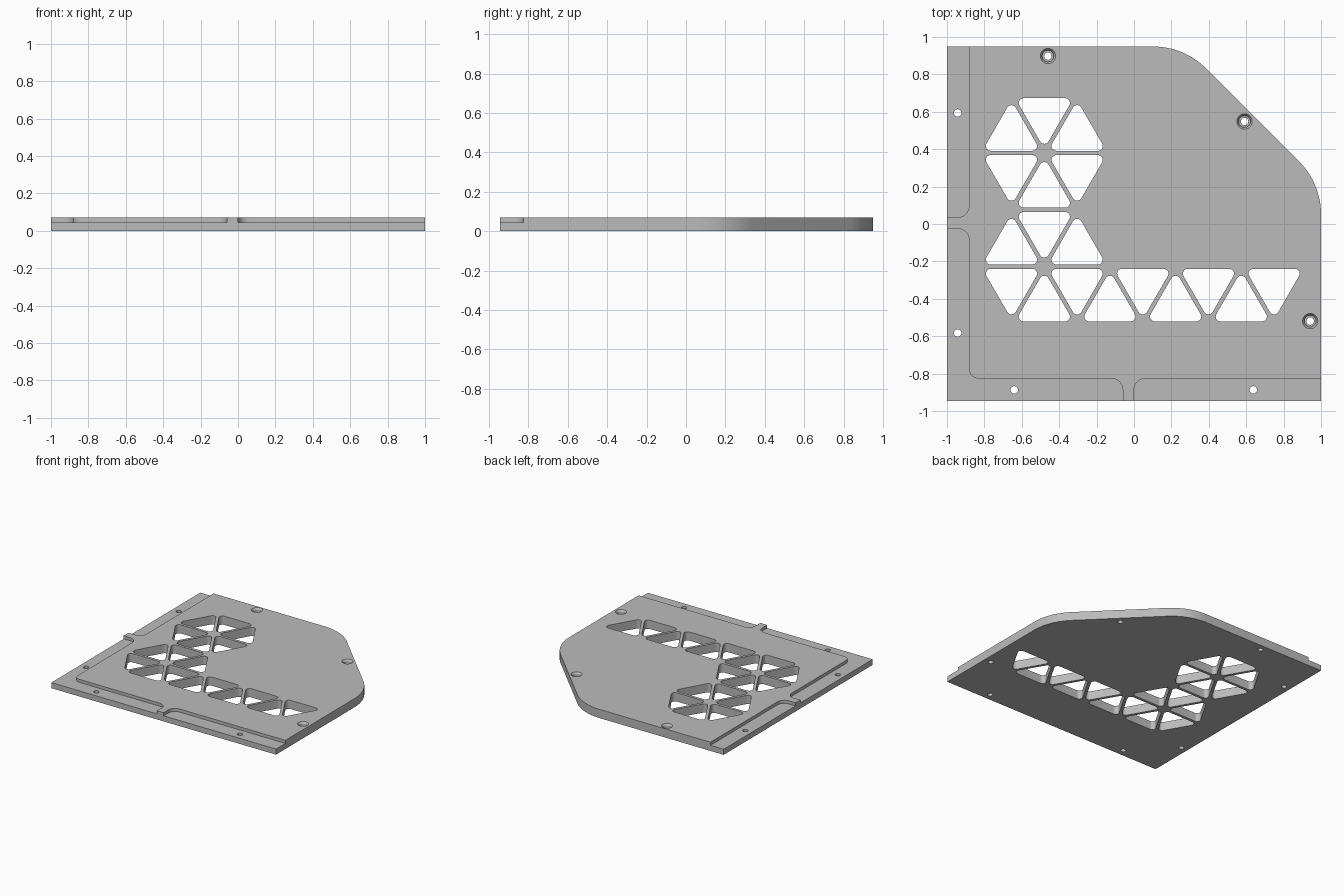
import bpy, bmesh, math
from mathutils import Vector

TOP, LEDGE = 0.07, 0.045

cube = bpy.data.objects.get("Cube")
if cube:
    bpy.data.objects.remove(cube)

grey = bpy.data.materials.new("plain grey")
grey.use_nodes = True
COLOUR = (0.5, 0.5, 0.5, 1)
grey.diffuse_color = COLOUR
grey.node_tree.nodes["Principled BSDF"].inputs["Base Color"].default_value = COLOUR


def rounded(corners, steps=10):
    """Outline through (x, y, radius) corners, each filleted by its radius."""
    out = []
    for i, (x, y, r) in enumerate(corners):
        p = Vector((x, y))
        if r == 0:
            out.append(p)
            continue
        a = (Vector(corners[i - 1][:2]) - p).normalized()
        b = (Vector(corners[(i + 1) % len(corners)][:2]) - p).normalized()
        half = a.angle(b) / 2
        centre = p + (a + b).normalized() * (r / math.sin(half))
        start = p + a * (r / math.tan(half)) - centre
        end = p + b * (r / math.tan(half)) - centre
        sweep = math.pi - 2 * half
        for k in range(steps + 1):
            t = k / steps
            out.append(centre + (start * math.sin((1 - t) * sweep)
                                 + end * math.sin(t * sweep)) / math.sin(sweep))
    return out


def loft(bm, rings):
    """Closed solid through (outline, height) rings with equal point counts."""
    loops = [[bm.verts.new((p.x, p.y, z)) for p in pts] for pts, z in rings]
    n = len(loops[0])
    bm.faces.new(loops[0])
    bm.faces.new(loops[-1])
    for low, high in zip(loops, loops[1:]):
        for i in range(n):
            j = (i + 1) % n
            bm.faces.new((low[i], low[j], high[j], high[i]))


def circle(x, y, r, n=32):
    return [Vector((x + r * math.cos(math.tau * k / n),
                    y + r * math.sin(math.tau * k / n))) for k in range(n)]


def make(name, bm):
    bmesh.ops.recalc_face_normals(bm, faces=bm.faces)
    mesh = bpy.data.meshes.new(name)
    bm.to_mesh(mesh)
    bm.free()
    mesh.materials.append(grey)
    obj = bpy.data.objects.new(name, mesh)
    bpy.context.collection.objects.link(obj)
    return obj


# Plate with one clipped, rounded corner
bm = bmesh.new()
outline = rounded([(-1, -0.945, 0), (1, -0.945, 0), (1, 0.217, 0.4),
                   (0.268, 0.949, 0.4), (-1, 0.949, 0)], 16)
loft(bm, [(outline, 0), (outline, TOP)])
plate = make("panel_plate", bm)

# Edge ledges, leaving a locating tab on the front and on the right side
bm = bmesh.new()
FAR = 1.1
ledges = [
    [(0, -FAR, 0), (FAR, -FAR, 0), (FAR, -0.826, 0), (0, -0.826, 0.06)],
    [(-FAR, -FAR, 0), (-0.06, -FAR, 0), (-0.06, -0.826, 0.06),
     (-0.882, -0.826, 0.05), (-0.882, -0.025, 0.06), (-FAR, -0.025, 0)],
    [(-FAR, 0.036, 0), (-0.882, 0.036, 0.06), (-0.882, FAR, 0), (-FAR, FAR, 0)],
]
for ledge in ledges:
    pts = rounded(ledge)
    loft(bm, [(pts, LEDGE), (pts, 0.2)])

# Chamfered counterbores for the screws
screws = [(-0.46, 0.898), (0.591, 0.548), (0.942, -0.519)]
for x, y in screws:
    loft(bm, [(circle(x, y, 0.031), 0.035), (circle(x, y, 0.031), 0.055),
              (circle(x, y, 0.041), TOP), (circle(x, y, 0.041), 0.2)])
recesses = make("recess_cutter", bm)

# Through holes: screws and ledge pins
bm = bmesh.new()
pins = [(-0.943, 0.594), (-0.943, -0.583), (-0.64, -0.887), (0.638, -0.887)]
for x, y in screws + pins:
    pts = circle(x, y, 0.02)
    loft(bm, [(pts, -0.1), (pts, 0.2)])

# Triangular windows on an alternating grid: (baseline, count, first points up)
PITCH, ROW = 0.1755, 0.304
for row, (count, first_up) in enumerate([(9, False), (3, True), (3, False), (3, True)]):
    for col in range(count):
        up = first_up == (col % 2 == 0)
        cx = -0.655 + col * PITCH
        cy = -0.532 + row * ROW + ROW * (1 / 3 if up else 2 / 3)
        turn = math.pi / 2 if up else -math.pi / 2
        tri = [(cx + 0.18 * math.cos(turn + math.tau * k / 3),
                cy + 0.18 * math.sin(turn + math.tau * k / 3), 0.026) for k in range(3)]
        pts = rounded(tri, 8)
        loft(bm, [(pts, -0.1), (pts, 0.2)])
holes = make("hole_cutter", bm)

# Cut the plate, then drop the cutters
bpy.ops.object.select_all(action="DESELECT")
plate.select_set(True)
bpy.context.view_layer.objects.active = plate
for cutter in (recesses, holes):
    cutter.hide_render = True
    mod = plate.modifiers.new(cutter.name, "BOOLEAN")
    mod.operation = "DIFFERENCE"
    mod.solver = "EXACT"
    mod.object = cutter
    bpy.ops.object.modifier_apply(modifier=mod.name)
    bpy.data.objects.remove(cutter)
bpy.ops.object.shade_smooth_by_angle(angle=math.radians(30))
